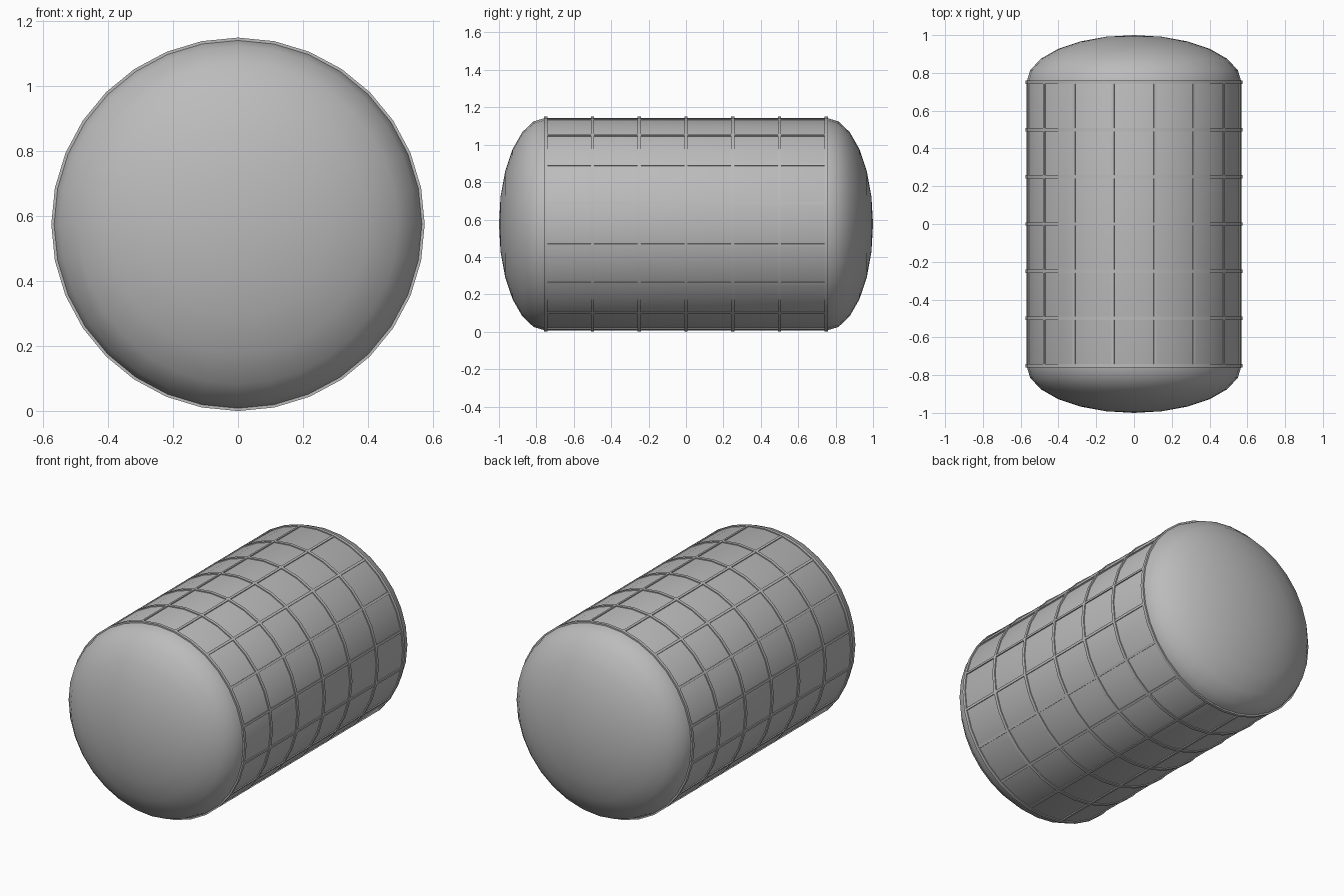
import bpy, bmesh, math
from mathutils import Matrix, Vector

if "Cube" in bpy.data.objects:
    bpy.data.objects.remove(bpy.data.objects["Cube"])

N = 32            # sides round the tank
R = 0.569         # shell radius
RING_R = 0.575    # outer radius of the raised hoops
ZC = 0.575        # height of the tank axis
HALF = 0.75       # half length of the straight part
DOME = 0.25       # depth of each domed end

steel = bpy.data.materials.new("grey steel")
steel.diffuse_color = (0.5, 0.5, 0.5, 1)
steel.use_nodes = True
steel.node_tree.nodes["Principled BSDF"].inputs["Base Color"].default_value = steel.diffuse_color


def make(name, bm, smooth=True):
    bmesh.ops.recalc_face_normals(bm, faces=bm.faces)
    me = bpy.data.meshes.new(name)
    bm.to_mesh(me)
    bm.free()
    me.materials.append(steel)
    ob = bpy.data.objects.new(name, me)
    bpy.context.collection.objects.link(ob)
    if smooth:
        bpy.ops.object.select_all(action='DESELECT')
        ob.select_set(True)
        bpy.context.view_layer.objects.active = ob
        bpy.ops.object.shade_smooth_by_angle(angle=math.radians(35))
    return ob


def lathe(name, profile, closed=False):
    """Revolve (y, radius) points round the tank axis."""
    bm = bmesh.new()
    rows = []
    for y, r in profile:
        if r < 1e-6:
            rows.append([bm.verts.new((0, y, ZC))] * N)
        else:
            rows.append([bm.verts.new((r * math.sin(2 * math.pi * i / N), y,
                                       ZC + r * math.cos(2 * math.pi * i / N)))
                         for i in range(N)])
    pairs = list(zip(rows, rows[1:]))
    if closed:
        pairs.append((rows[-1], rows[0]))
    for a, b in pairs:
        for i in range(N):
            j = (i + 1) % N
            quad = list(dict.fromkeys((a[i], a[j], b[j], b[i])))
            bm.faces.new(quad)
    return make(name, bm)


# Tank shell with elliptical domed ends
dome = [(HALF + DOME * math.cos(math.radians(t)), R * math.sin(math.radians(t)))
        for t in range(0, 91, 15)]
lathe("tank_shell", dome + [(-y, r) for y, r in reversed(dome)])

# Raised hoops round the shell
for k in range(7):
    y = -HALF + 0.25 * k
    w = 0.009
    lathe(f"hoop_seam_{k + 1}", [(y - w, R - 0.012), (y - w, RING_R),
                                 (y + w, RING_R), (y + w, R - 0.012)], closed=True)

# Raised lengthwise seams on every second corner of the shell
bm = bmesh.new()
for k in range(16):
    a = 2 * math.pi * (k + 0.5) / 16
    mat = (Matrix.Translation(Vector((0, 0, ZC))) @ Matrix.Rotation(a, 4, 'Y')
           @ Matrix.Translation(Vector((0, 0, R - 0.002)))
           @ Matrix.Diagonal((0.014, 2 * HALF, 0.014, 1)))
    bmesh.ops.create_cube(bm, size=1, matrix=mat)
make("lengthwise_seams", bm, smooth=False)
